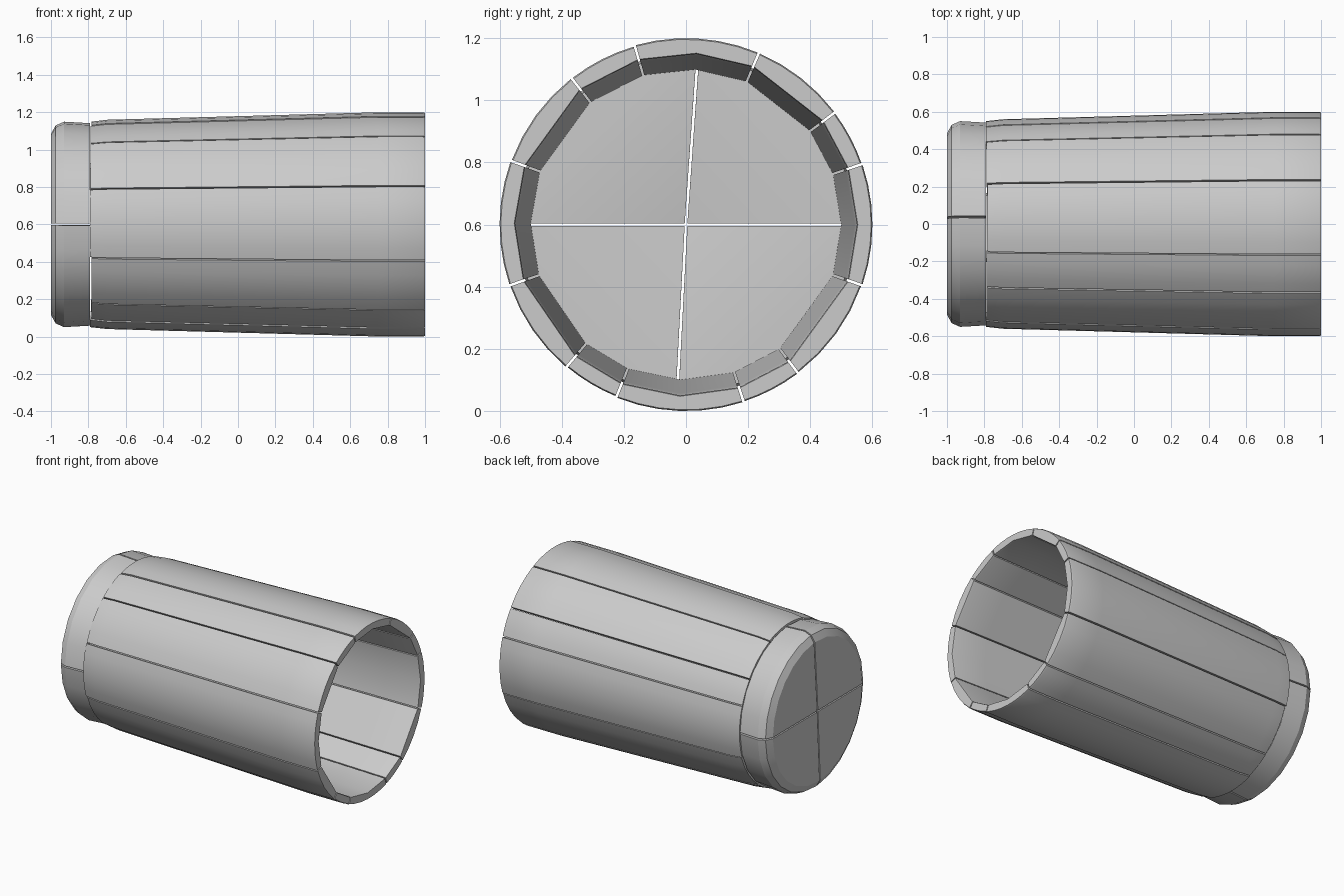
import bpy
import bmesh
import math
import random

cube = bpy.data.objects.get("Cube")
if cube:
    bpy.data.objects.remove(cube)

random.seed(4)
AXIS_Z = 0.6


def spot(x, r, angle):
    """Point at radius r and angle around the lying axis."""
    return (x, r * math.cos(angle), AXIS_Z + r * math.sin(angle))


def spread(start, end, count):
    return [start + (end - start) * i / count for i in range(count + 1)]


def finish(bm, name, sharp):
    bmesh.ops.recalc_face_normals(bm, faces=bm.faces)
    mesh = bpy.data.meshes.new(name)
    bm.to_mesh(mesh)
    bm.free()
    obj = bpy.data.objects.new(name, mesh)
    bpy.context.collection.objects.link(obj)
    bpy.ops.object.select_all(action='DESELECT')
    obj.select_set(True)
    bpy.context.view_layer.objects.active = obj
    bpy.ops.object.shade_smooth_by_angle(angle=math.radians(sharp))


def make_stave(name, start, end):
    """Tapered plank: rounded outside, flat inside."""
    gap = math.radians(0.4)
    wide = end - start > 36
    a, b = math.radians(start) + gap, math.radians(end) - gap
    outer = spread(a, b, 6 if wide else 4)
    inner = spread(b, a, 2 if wide else 1)
    sink = random.uniform(0, 0.004)
    back = random.uniform(-0.792, -0.782)
    # x, outer radius, inner radius
    stations = [(back, 0.55, 0.5), (-0.7, 0.56, 0.503),
                (0.75, 0.6, 0.543), (0.99, 0.6, 0.55), (1, 0.596, 0.553)]
    bm = bmesh.new()
    rings = []
    for x, ro, ri in stations:
        points = [spot(x, ro - (0 if wide else sink), t) for t in outer]
        points += [spot(x, ri, t) for t in inner]
        rings.append([bm.verts.new(p) for p in points])
    n = len(rings[0])
    for low, high in zip(rings, rings[1:]):
        for i in range(n):
            j = (i + 1) % n
            bm.faces.new((low[i], low[j], high[j], high[i]))
    bm.faces.new(rings[0])
    bm.faces.new(rings[-1])
    finish(bm, name, 30)


def make_base_quarter(name, start, end):
    """Rounded wedge of the base with a shallow dip inside."""
    gap = math.radians(0.5)
    angles = spread(math.radians(start) + gap, math.radians(end) - gap, 6)
    middle = (angles[0] + angles[-1]) / 2
    profile = [(-1, 0.485), (-0.975, 0.53), (-0.93, 0.55),
               (-0.79, 0.542), (-0.79, 0.5)]
    bm = bmesh.new()
    rings = [[bm.verts.new(spot(x, r, t)) for t in angles] for x, r in profile]
    back_tip = bm.verts.new(spot(-1, 0.006, middle))
    floor_tip = bm.verts.new(spot(-0.84, 0.006, middle))
    for low, high in zip(rings, rings[1:]):
        for i in range(len(angles) - 1):
            bm.faces.new((low[i], low[i + 1], high[i + 1], high[i]))
    floor = rings[-1]
    bm.faces.new(floor)
    bm.faces.new((floor[0], floor[-1], floor_tip))
    bm.faces.new(rings[0] + [back_tip])
    for side in (0, -1):
        bm.faces.new([ring[side] for ring in rings] + [floor_tip, back_tip])
    finish(bm, name, 25)


# Wall staves of uneven width
seams = [-19, 19, 37, 67, 106, 128, 160, 199, 230, 248, 288, 307, 341]
for i, (start, end) in enumerate(zip(seams, seams[1:])):
    make_stave(f"stave_{i + 1}", start, end)

# Base in four wedges
corners = [0, 86, 180, 267, 360]
for i, (start, end) in enumerate(zip(corners, corners[1:])):
    make_base_quarter(f"base_quarter_{i + 1}", start, end)
